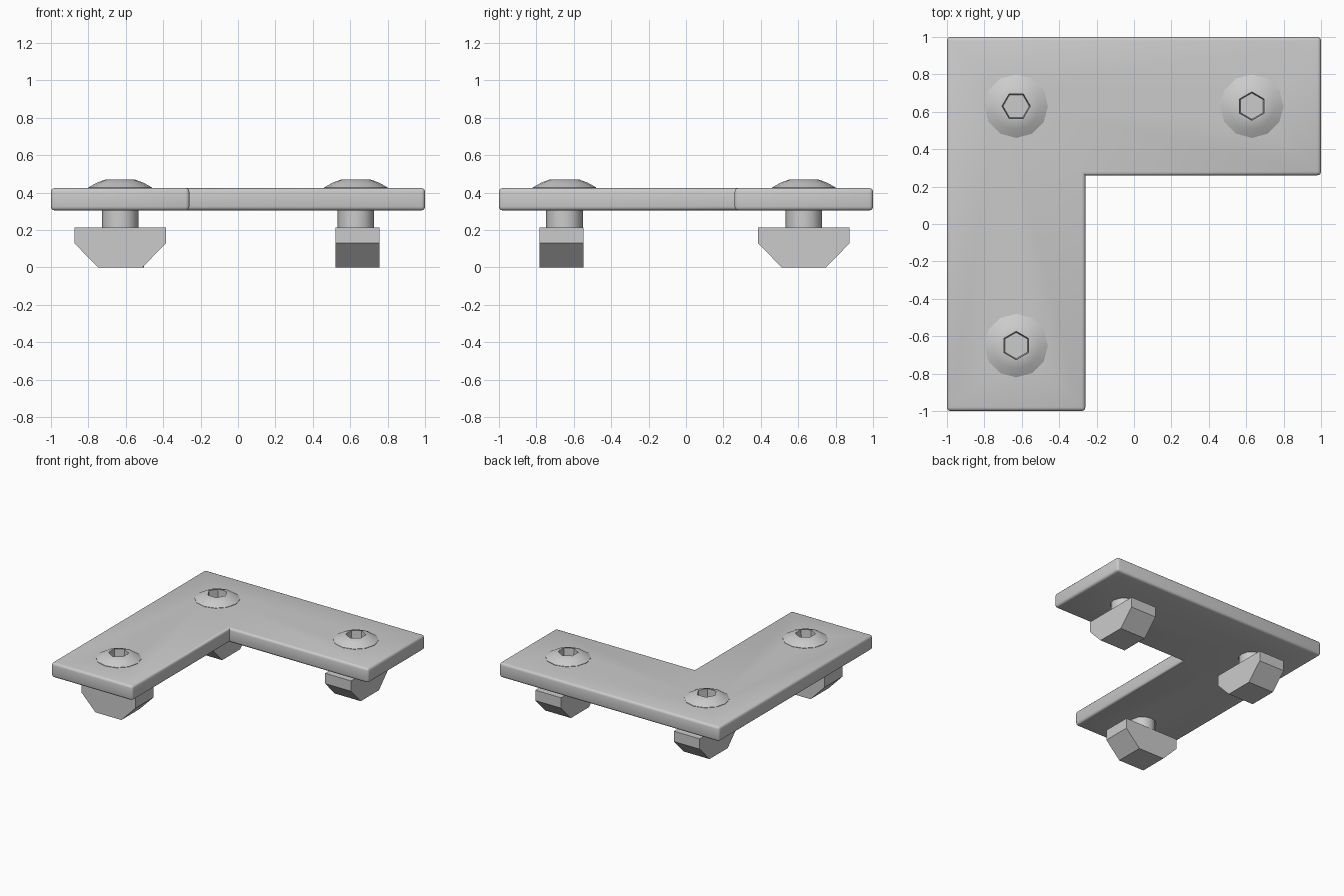
import bpy, bmesh
from math import cos, sin, pi, radians
from mathutils import Matrix, Vector

cube = bpy.data.objects.get("Cube")
if cube:
    bpy.data.objects.remove(cube, do_unlink=True)

SIDES = 12
PLATE_BOTTOM, PLATE_TOP = 0.305, 0.425


def make_object(name, bm, smooth_angle=None):
    bmesh.ops.recalc_face_normals(bm, faces=bm.faces)
    mesh = bpy.data.meshes.new(name)
    bm.to_mesh(mesh)
    bm.free()
    obj = bpy.data.objects.new(name, mesh)
    bpy.context.collection.objects.link(obj)
    if smooth_angle:
        smooth(obj, smooth_angle)
    return obj


def activate(obj):
    bpy.ops.object.select_all(action='DESELECT')
    obj.select_set(True)
    bpy.context.view_layer.objects.active = obj


def smooth(obj, angle):
    activate(obj)
    bpy.ops.object.shade_smooth_by_angle(angle=radians(angle))


def extrude_outline(points, depth):
    """Closed prism from a list of 3D points, extruded along a vector."""
    bm = bmesh.new()
    face = bm.faces.new([bm.verts.new(p) for p in points])
    result = bmesh.ops.extrude_face_region(bm, geom=[face], use_keep_orig=True)
    moved = [v for v in result["geom"] if isinstance(v, bmesh.types.BMVert)]
    bmesh.ops.translate(bm, verts=moved, vec=depth)
    bmesh.ops.recalc_face_normals(bm, faces=bm.faces)
    return bm


def loft(rings):
    """Capped loft through rings of (radius, height, is_hexagon)."""
    bm = bmesh.new()
    loops = []
    for radius, z, hexagon in rings:
        loop = []
        for k in range(SIDES):
            r = radius * (cos(pi / 6) if hexagon and k % 2 == 0 else 1)
            a = 2 * pi * k / SIDES
            loop.append(bm.verts.new((r * cos(a), r * sin(a), z)))
        loops.append(loop)
    for low, high in zip(loops, loops[1:]):
        for k in range(SIDES):
            n = (k + 1) % SIDES
            bm.faces.new((low[k], low[n], high[n], high[k]))
    bm.faces.new(loops[0])
    bm.faces.new(loops[-1])
    return bm


# L-shaped plate with softened edges
outline = [(-1, -1), (-0.26, -1), (-0.26, 0.26), (1, 0.26), (1, 1), (-1, 1)]
bm = extrude_outline([(x, y, PLATE_BOTTOM) for x, y in outline],
                     Vector((0, 0, PLATE_TOP - PLATE_BOTTOM)))
outer_edges = [e for e in bm.edges
               if not all(abs(v.co.x + 0.26) < 0.01 and abs(v.co.y - 0.26) < 0.01
                          for v in e.verts)]
bmesh.ops.bevel(bm, geom=outer_edges, offset=0.02, segments=3,
                profile=0.5, affect='EDGES')
plate = make_object("corner_plate", bm)

# Screw profile: shaft, domed head, hexagonal socket
screw_rings = [
    (0.098, 0.10, False), (0.098, 0.42, False), (0.17, 0.42, False),
    (0.17, 0.428, False), (0.125, 0.453, False), (0.08, 0.47, False),
    (0.076, 0.47, True), (0.07, 0.39, True),
]

# Nut cross-section: square shoulders tapering to a narrow foot
half_profile = [(0.118, 0), (0.245, 0.13), (0.245, 0.215)]
nut_profile = half_profile + [(-x, z) for x, z in reversed(half_profile)]
NUT_WIDTH = 0.235

# name, position, nut turn, nut offset across its width
fasteners = [
    ("corner", (-0.63, 0.63), 90, (0.01, 0)),
    ("right_arm", (0.63, 0.63), 90, (0.01, 0)),
    ("front_arm", (-0.63, -0.65), 0, (0, -0.015)),
]

for name, (x, y), turn, (dx, dy) in fasteners:
    # Clearance hole through the plate
    cutter = make_object(name + "_hole_cutter",
                         loft([(0.103, 0.2, False), (0.103, 0.6, False)]))
    cutter.location = (x, y, 0)
    cutter.hide_render = True
    bpy.context.view_layer.update()
    hole = plate.modifiers.new("hole", 'BOOLEAN')
    hole.operation = 'DIFFERENCE'
    hole.solver = 'EXACT'
    hole.object = cutter
    activate(plate)
    bpy.ops.object.modifier_apply(modifier=hole.name)
    bpy.data.objects.remove(cutter, do_unlink=True)

    # Button-head screw
    screw = make_object(name + "_screw", loft(screw_rings), 32)
    screw.location = (x, y, 0)
    if name == "corner":
        screw.rotation_euler.z = radians(30)

    # Tapered slot nut
    bm = extrude_outline([(px, -NUT_WIDTH / 2, pz) for px, pz in nut_profile],
                         Vector((0, NUT_WIDTH, 0)))
    bmesh.ops.rotate(bm, verts=bm.verts, cent=(0, 0, 0),
                     matrix=Matrix.Rotation(radians(turn), 3, 'Z'))
    nut = make_object(name + "_slot_nut", bm)
    nut.location = (x + dx, y + dy, 0)

smooth(plate, 35)
